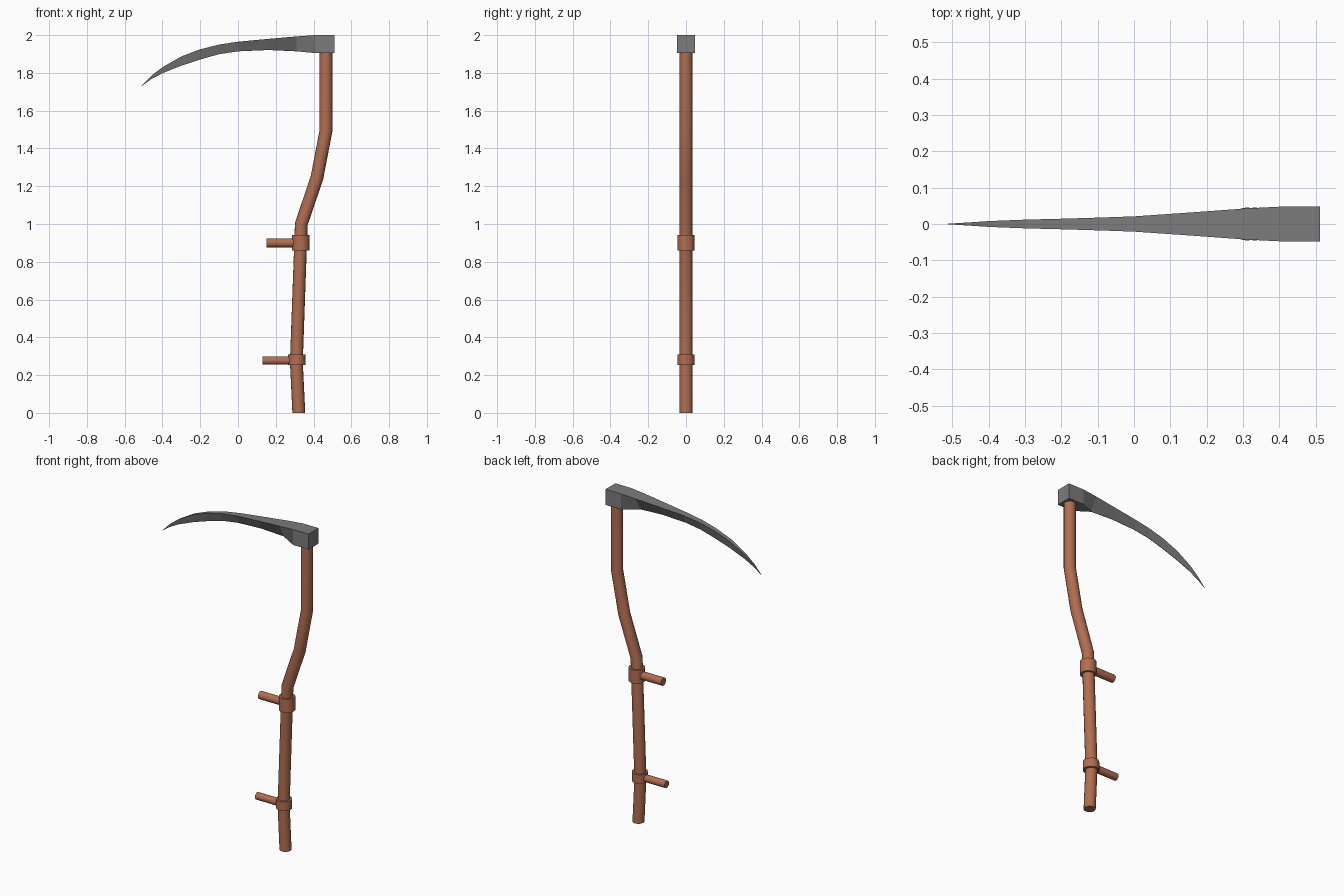
import bpy, bmesh, math
from mathutils import Vector

if "Cube" in bpy.data.objects:
    bpy.data.objects.remove(bpy.data.objects["Cube"])


def material(name, color):
    m = bpy.data.materials.new(name)
    m.diffuse_color = (*color, 1)
    m.use_nodes = True
    m.node_tree.nodes["Principled BSDF"].inputs["Base Color"].default_value = m.diffuse_color
    return m


WOOD = material("wood", (0.44, 0.155, 0.083))
STEEL = material("steel", (0.2, 0.2, 0.2))


def loft(name, rings, mat, smooth=True):
    """Skin a list of equal-sized rings and cap both ends."""
    bm = bmesh.new()
    loops = [[bm.verts.new(p) for p in ring] for ring in rings]
    n = len(loops[0])
    for a, b in zip(loops, loops[1:]):
        for i in range(n):
            j = (i + 1) % n
            bm.faces.new((a[i], a[j], b[j], b[i]))
    bm.faces.new(loops[0][::-1])
    bm.faces.new(loops[-1])
    bmesh.ops.remove_doubles(bm, verts=bm.verts, dist=1e-5)
    bmesh.ops.recalc_face_normals(bm, faces=bm.faces)
    me = bpy.data.meshes.new(name)
    bm.to_mesh(me)
    bm.free()
    me.materials.append(mat)
    ob = bpy.data.objects.new(name, me)
    bpy.context.collection.objects.link(ob)
    if smooth:
        bpy.ops.object.select_all(action='DESELECT')
        ob.select_set(True)
        bpy.context.view_layer.objects.active = ob
        bpy.ops.object.shade_smooth_by_angle(angle=math.radians(35))
    return ob


def tube(name, path, radius, sides=16, level_ends=False):
    """Round bar along (x, z) points in the y = 0 plane."""
    pts = [Vector((x, 0, z)) for x, z in path]
    rings = []
    for i, p in enumerate(pts):
        before = (p - pts[i - 1]).normalized() if i else Vector()
        after = (pts[i + 1] - p).normalized() if i < len(pts) - 1 else Vector()
        d = (before + after).normalized()
        if level_ends and i in (0, len(pts) - 1):
            d = Vector((0, 0, 1))
        side, y = Vector((d.z, 0, -d.x)), Vector((0, 1, 0))
        rings.append([p + radius * (math.cos(t) * side + math.sin(t) * y)
                      for t in (2 * math.pi * k / sides for k in range(sides))])
    return loft(name, rings, WOOD)


# Bent wooden shaft
tube("shaft", [(0.322, 0), (0.309, 0.27), (0.335, 1.0), (0.418, 1.245),
               (0.466, 1.495), (0.466, 1.92)], 0.034, level_ends=True)

# Two hand grips, each a collar and a peg
for label, x, z0, z1, zp, tip, r in (("upper", 0.333, 0.86, 0.942, 0.90, 0.152, 0.024),
                                     ("lower", 0.312, 0.253, 0.308, 0.277, 0.13, 0.022)):
    tube(label + "_collar", [(x, z0), (x, z1)], 0.046)
    tube(label + "_grip", [(x, zp), (tip, zp)], r)

# Blade: square socket, then a wedge section with a sharp lower edge
# (x, top z, bottom z, top half width, bottom half width)
sections = [(0.512, 2.0, 1.905, 0.048, 0.048), (0.407, 2.0, 1.905, 0.048, 0.048),
            (0.31, 1.993, 1.914, 0.043, 0.001), (0.16, 1.98, 1.921, 0.032, 0.001),
            (0.0, 1.965, 1.914, 0.021, 0.001), (-0.1, 1.95, 1.899, 0.0175, 0.001),
            (-0.2, 1.925, 1.871, 0.0145, 0.001), (-0.3, 1.887, 1.838, 0.012, 0.001),
            (-0.4, 1.83, 1.798, 0.008, 0.001), (-0.46, 1.784, 1.766, 0.004, 0.0008),
            (-0.512, 1.731, 1.729, 0.0008, 0.0005)]
loft("blade", [[(x, -w, t), (x, w, t), (x, v, b), (x, -v, b)]
               for x, t, b, w, v in sections], STEEL, smooth=False)
